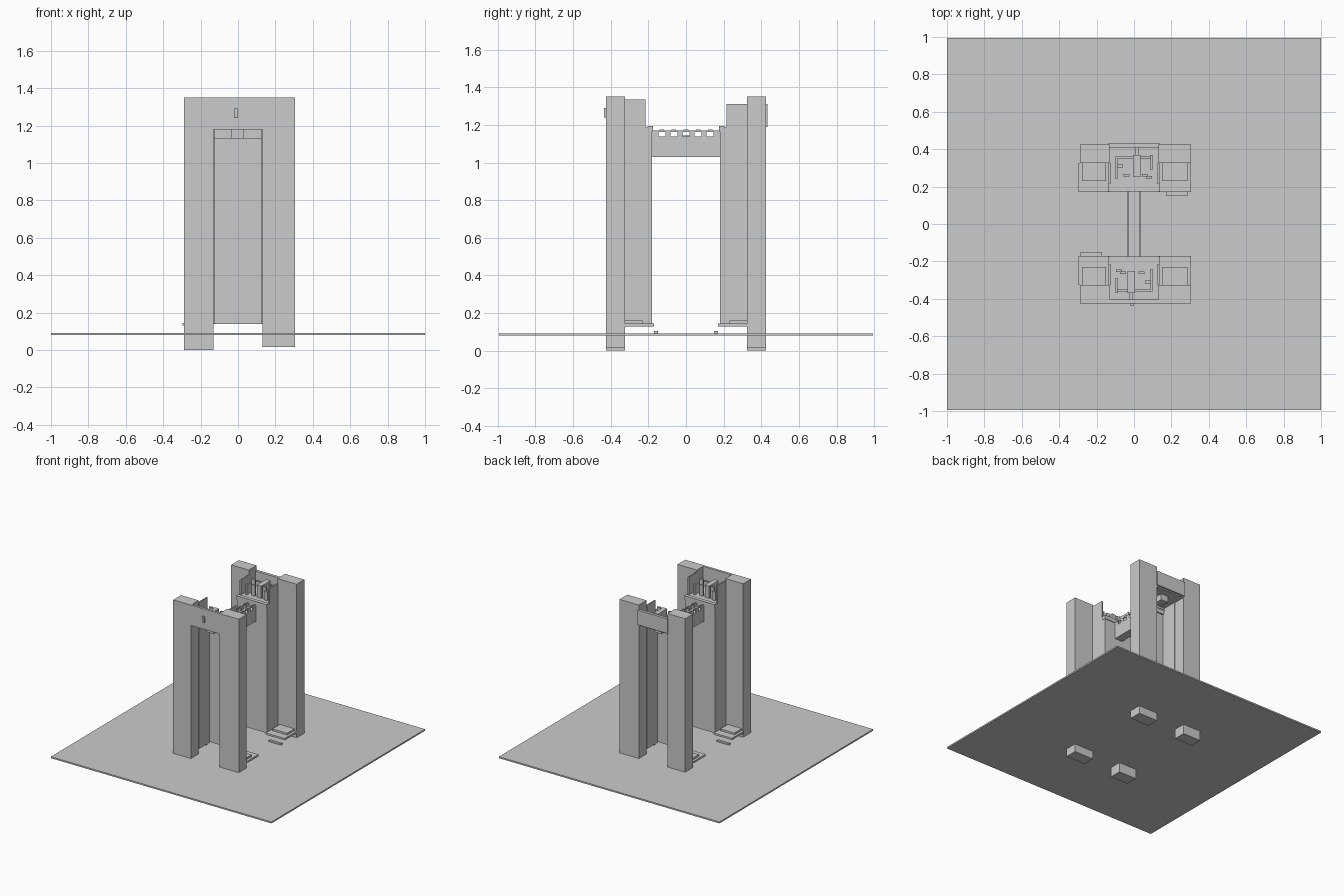
import bpy
import bmesh
from mathutils import Vector

if "Cube" in bpy.data.objects:
    bpy.data.objects.remove(bpy.data.objects["Cube"])


def box(name, x0, x1, y0, y1, z0, z1):
    """Axis aligned box from its limits."""
    bm = bmesh.new()
    bmesh.ops.create_cube(bm, size=1)
    for v in bm.verts:
        v.co = Vector(((x0 + x1) / 2 + v.co.x * (x1 - x0),
                       (y0 + y1) / 2 + v.co.y * (y1 - y0),
                       (z0 + z1) / 2 + v.co.z * (z1 - z0)))
    me = bpy.data.meshes.new(name)
    bm.to_mesh(me)
    bm.free()
    ob = bpy.data.objects.new(name, me)
    bpy.context.collection.objects.link(ob)
    return ob


def ybox(name, s, x0, x1, y0, y1, z0, z1):
    """Box placed at distance y from the middle, on the side given by s."""
    a, b = sorted((s * y0, s * y1))
    return box(name, x0, x1, a, b, z0, z1)


def turned(name, s, x0, x1, y0, y1, z0, z1):
    """Box placed on the back tower, or turned half round to the front one."""
    a, b = sorted((s * x0, s * x1))
    return ybox(name, s, a, b, y0, y1, z0, z1)


# Ground plate
box("ground_plate", -1, 1, -0.995, 0.995, 0.08, 0.092)

for s, side in ((-1, "front"), (1, "back")):
    # Tall pillars
    box_l = ybox(side + "_left_pillar", s, -0.29, -0.13, 0.325, 0.425, 0.0, 1.35)
    box_r = ybox(side + "_right_pillar", s, 0.13, 0.305, 0.325, 0.425, 0.015, 1.35)

    # Shaft between the pillars: inner wall and two side walls
    ybox(side + "_shaft_wall", s, -0.13, 0.13, 0.18, 0.19, 0.14, 1.175)
    fin_top = 1.335 if s < 0 else 1.31
    for x0, x1, hand in ((-0.135, -0.125, "left"), (0.125, 0.135, "right")):
        ybox(f"{side}_{hand}_shaft_side", s, x0, x1, 0.18, 0.325, 0.14, 1.19)
        ybox(f"{side}_{hand}_parapet", s, x0, x1, 0.215, 0.325, 1.19, fin_top)

    # Room deck and its inner lip
    ybox(side + "_deck", s, -0.13, 0.13, 0.19, 0.42, 1.18, 1.19)
    ybox(side + "_deck_lip", s, -0.138, 0.138, 0.175, 0.205, 1.165, 1.195)
    ybox(side + "_deck_beam", s, -0.125, 0.125, 0.18, 0.2, 1.13, 1.18)
    turned(side + "_hanging_box", s, -0.03, 0.035, 0.27, 0.36, 1.13, 1.18)

    # Foot steps behind each pillar
    for x0, x1, hand in ((-0.298, -0.13, "left"), (0.13, 0.305, "right")):
        ybox(f"{side}_{hand}_step", s, x0, x1, 0.17, 0.325, 0.13, 0.145)
        ybox(f"{side}_{hand}_upper_step", s, x0 + 0.02, x1 - 0.02,
             0.23, 0.325, 0.145, 0.16)
    turned(side + "_ground_bar", s, 0.17, 0.285, 0.15, 0.17, 0.092, 0.104)

    # Machines on the deck
    turned(side + "_main_machine", s, -0.005, 0.035, 0.25, 0.37, 1.19, 1.29)
    turned(side + "_drive_shaft", s, 0.005, 0.025, 0.37, 0.41, 1.22, 1.24)
    turned(side + "_cross_pipe", s, -0.1, 0.09, 0.35, 0.36, 1.26, 1.27)
    turned(side + "_left_pipe", s, -0.1, -0.088, 0.24, 0.36, 1.19, 1.27)
    turned(side + "_right_pipe", s, 0.085, 0.1, 0.29, 0.37, 1.19, 1.25)
    for i, (x, y, h) in enumerate(((-0.075, 0.31, 0.11), (-0.04, 0.26, 0.09),
                                   (0.06, 0.26, 0.1), (0.08, 0.25, 0.07))):
        turned(f"{side}_cabinet_{i}", s, x - 0.016, x + 0.016,
               y - 0.007, y + 0.007, 1.19, 1.19 + h)

# Front lintel with its small raised slot
box("front_lintel", -0.13, 0.13, -0.425, -0.405, 1.19, 1.35)
box("front_slot", -0.022, -0.002, -0.437, -0.425, 1.24, 1.29)

# Back panel set slightly proud of the pillars
box("back_panel", -0.135, 0.135, 0.41, 0.434, 1.19, 1.31)

# Bridge: trough with pierced rails
box("bridge_body", -0.035, 0.035, -0.18, 0.18, 1.03, 1.138)
holes = [-0.128, -0.064, 0, 0.064, 0.128]
edges = [-0.18] + [e for h in holes for e in (h - 0.018, h + 0.018)] + [0.18]
for sx, hand in ((-1, "left"), (1, "right")):
    x0, x1 = sorted((sx * 0.027, sx * 0.035))
    for i in range(0, len(edges), 2):
        box(f"bridge_{hand}_post_{i // 2}", x0, x1, edges[i], edges[i + 1], 1.138, 1.162)
    box(f"bridge_{hand}_rail", x0, x1, -0.18, 0.18, 1.162, 1.17)
    for i, y in enumerate(holes):
        box(f"bridge_{hand}_stud_{i}", x0, x1, y - 0.012, y + 0.012, 1.17, 1.177)
box("bridge_hatch", -0.018, 0.018, -0.018, 0.018, 1.138, 1.145)
